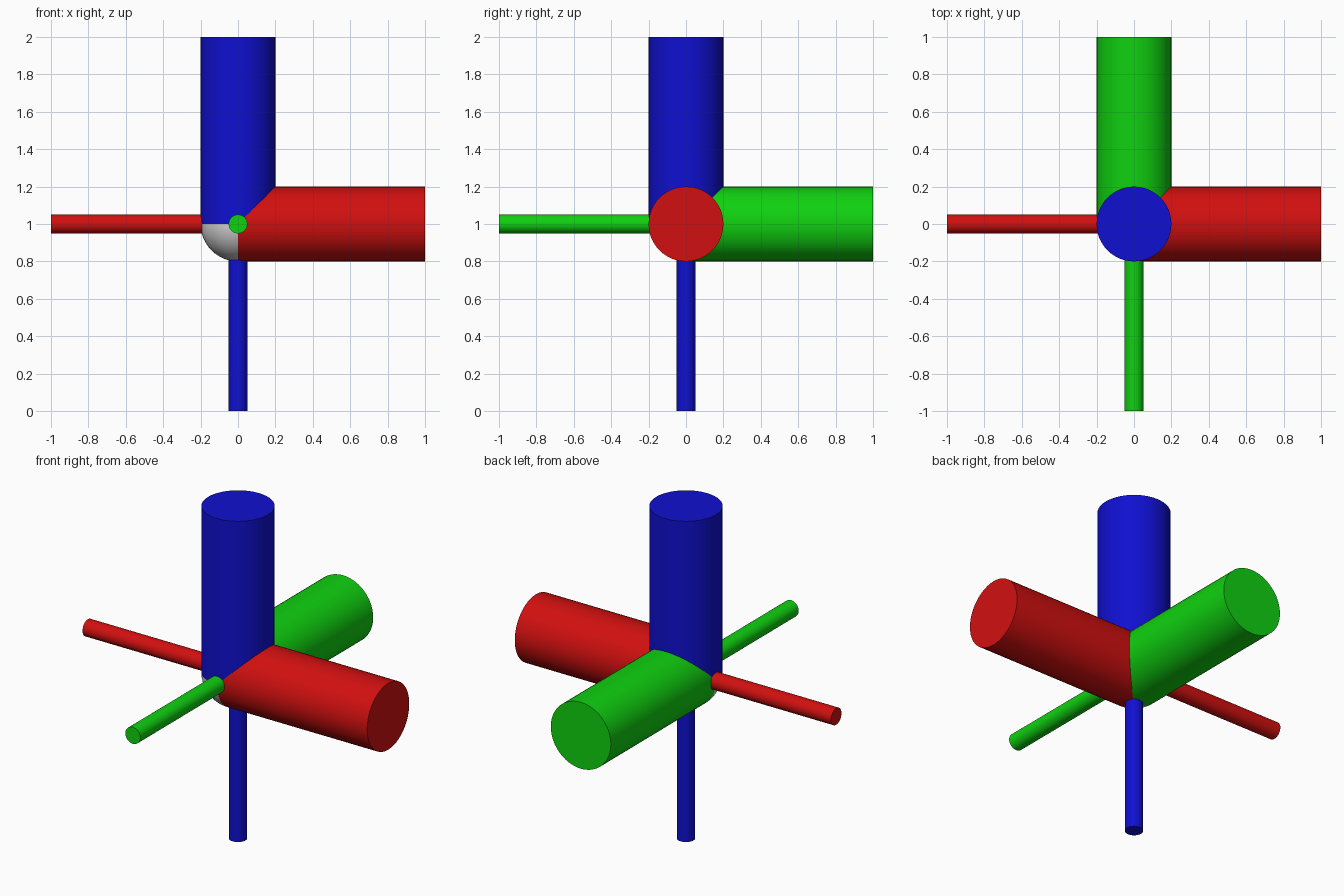
import bpy
from mathutils import Vector

if "Cube" in bpy.data.objects:
    bpy.data.objects.remove(bpy.data.objects["Cube"])

CENTRE = Vector((0, 0, 1))


def material(name, rgb):
    m = bpy.data.materials.new(name)
    m.diffuse_color = (*rgb, 1)
    m.use_nodes = True
    m.node_tree.nodes["Principled BSDF"].inputs["Base Color"].default_value = m.diffuse_color
    return m


def finish(name, mat):
    ob = bpy.context.object
    ob.name = name
    ob.data.materials.append(mat)
    bpy.ops.object.shade_smooth_by_angle(angle=0.6)


def rod(name, direction, radius, mat):
    """Capped cylinder running one unit out from the centre."""
    d = Vector(direction)
    bpy.ops.mesh.primitive_cylinder_add(
        vertices=48, radius=radius, depth=1, location=CENTRE + d / 2,
        rotation=d.to_track_quat('Z', 'Y').to_euler())
    finish(name, mat)


# Thick rod on the positive half of each axis, thin rod on the negative half
axes = [("x_axis", (1, 0, 0), material("red", (0.64, 0.005, 0.005))),
        ("y_axis", (0, 1, 0), material("green", (0.005, 0.64, 0.005))),
        ("z_axis", (0, 0, 1), material("blue", (0.005, 0.005, 0.64)))]
for name, d, mat in axes:
    rod(name + "_thick_rod", d, 0.2, mat)
    rod(name + "_thin_rod", -Vector(d), 0.05, mat)

# Ball joint in the middle
bpy.ops.mesh.primitive_uv_sphere_add(segments=48, ring_count=24, radius=0.2, location=CENTRE)
finish("centre_ball", material("grey", (0.64, 0.64, 0.64)))
